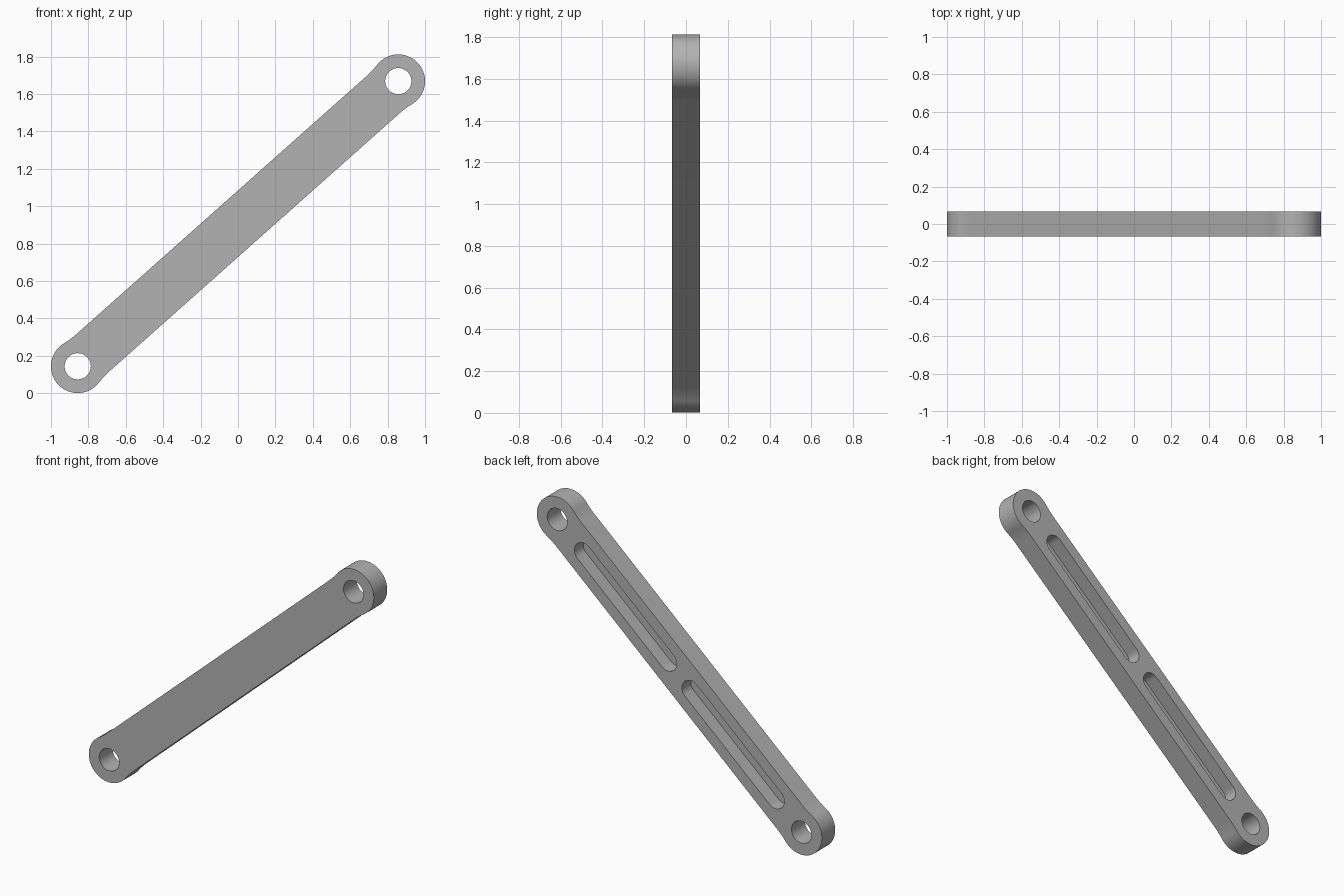
import bpy, bmesh, math
from mathutils import Matrix, Vector

cube = bpy.data.objects.get("Cube")
if cube:
    bpy.data.objects.remove(cube, do_unlink=True)

HALF = 1.147       # centre to hole axis, along the bar
END_R = 0.143      # rounded end
BAR_W = 0.133      # half width of the bar
FILLET = 0.47      # concave blend between bar and end
HOLE_R = 0.07
SLOT_R = 0.062
THICK = 0.067      # half thickness
SLOT_DEPTH = 0.09
TILT = Matrix.Translation((0, 0, 0.906)) @ Matrix.Rotation(-math.radians(41.65), 4, 'Y')

grey = bpy.data.materials.new("Plain grey")
grey.use_nodes = True
COLOUR = (0.45, 0.45, 0.45, 1)
grey.diffuse_color = COLOUR
grey.node_tree.nodes["Principled BSDF"].inputs["Base Color"].default_value = COLOUR


def arc(cx, cz, r, a0, a1, n):
    """Points on an arc in the plane of the bar."""
    return [(cx + r * math.cos(a0 + (a1 - a0) * i / n),
             cz + r * math.sin(a0 + (a1 - a0) * i / n)) for i in range(n + 1)]


def slab(name, outline, y0, y1):
    """Extrude an outline from y0 to y1 and tilt it into place."""
    bm = bmesh.new()
    face = bm.faces.new([bm.verts.new((x, y0, z)) for x, z in outline])
    top = bmesh.ops.extrude_face_region(bm, geom=[face])["geom"]
    verts = [v for v in top if isinstance(v, bmesh.types.BMVert)]
    bmesh.ops.translate(bm, verts=verts, vec=Vector((0, y1 - y0, 0)))
    bmesh.ops.recalc_face_normals(bm, faces=bm.faces)
    bm.transform(TILT)
    mesh = bpy.data.meshes.new(name)
    bm.to_mesh(mesh)
    bm.free()
    mesh.materials.append(grey)
    obj = bpy.data.objects.new(name, mesh)
    bpy.context.collection.objects.link(obj)
    return obj


# Bar outline: one end with its two blends, then the same turned half round
reach = math.sqrt((END_R + FILLET) ** 2 - (BAR_W + FILLET) ** 2)
join = math.atan2(BAR_W + FILLET, -reach)
blend = arc(HALF - reach, -BAR_W - FILLET, FILLET, math.pi / 2, math.pi - join, 8)
cap = arc(HALF, 0, END_R, -join, join, 48)
end = blend[:-1] + cap + [(x, -z) for x, z in reversed(blend[:-1])]
link = slab("link_arm", end + [(-x, -z) for x, z in end], -THICK, THICK)

# Pin holes go right through, slots are blind pockets in the back
cutters = []
for side, word in ((1, "left"), (-1, "right")):
    hole = arc(side * HALF, 0, HOLE_R, 0, math.tau, 48)[:-1]
    cutters.append(slab(word + "_hole_cutter", hole, -0.2, 0.2))
    a, b = sorted((side * (0.045 + SLOT_R), side * (0.965 - SLOT_R)))
    slot = (arc(b, 0, SLOT_R, -math.pi / 2, math.pi / 2, 24)
            + arc(a, 0, SLOT_R, math.pi / 2, 1.5 * math.pi, 24))
    cutters.append(slab(word + "_slot_cutter", slot, THICK - SLOT_DEPTH, 0.2))

for cutter in cutters:
    cutter.hide_render = True
    mod = link.modifiers.new(cutter.name, 'BOOLEAN')
    mod.operation = 'DIFFERENCE'
    mod.solver = 'EXACT'
    mod.object = cutter

# Bake the cuts, drop the cutters
graph = bpy.context.evaluated_depsgraph_get()
mesh = bpy.data.meshes.new_from_object(link.evaluated_get(graph))
link.modifiers.clear()
link.data = mesh
for cutter in cutters:
    bpy.data.objects.remove(cutter, do_unlink=True)

# Smooth round walls, crisp rims
bpy.ops.object.select_all(action='DESELECT')
link.select_set(True)
bpy.context.view_layer.objects.active = link
bpy.ops.object.shade_smooth_by_angle(angle=math.radians(30))
